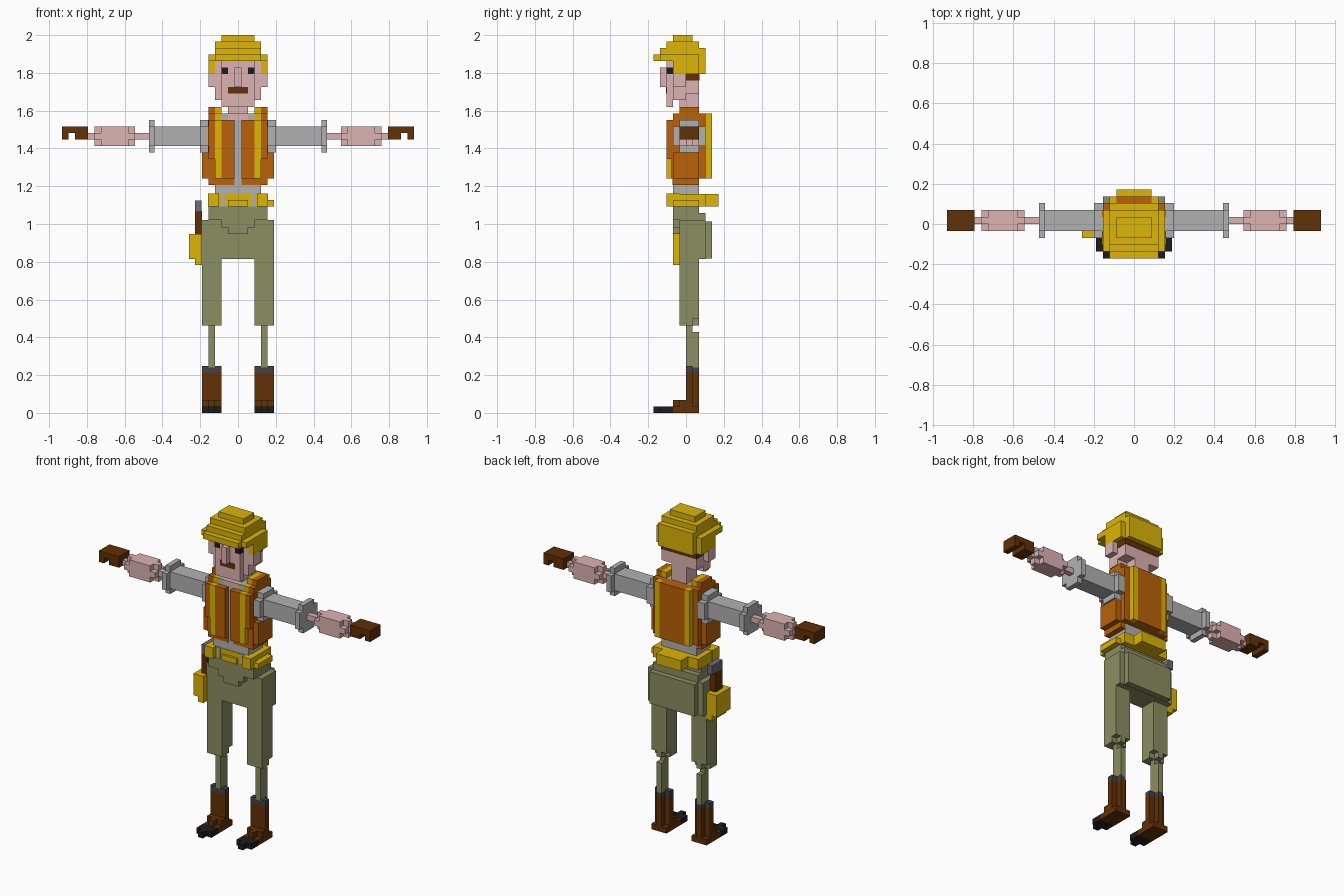
import bpy, bmesh
from mathutils import Vector

if "Cube" in bpy.data.objects:
    bpy.data.objects.remove(bpy.data.objects["Cube"])

V = 2 / 58  # voxel size


def material(name, rgb):
    m = bpy.data.materials.new(name)
    m.diffuse_color = [(c / 255) ** 2.2 for c in rgb] + [1]
    m.use_nodes = True
    m.node_tree.nodes["Principled BSDF"].inputs["Base Color"].default_value = m.diffuse_color
    return m


YELLOW = material("yellow", (220, 180, 14))
ORANGE = material("orange", (185, 98, 16))
SKIN = material("skin", (222, 178, 178))
BROWN = material("brown", (97, 52, 14))
OLIVE = material("olive", (139, 141, 97))
BLACK = material("black", (34, 34, 36))
SLATE = material("slate", (66, 68, 72))
GREY = material("grey", (176, 176, 176))
STEEL = material("steel", (110, 110, 116))


def part(name, mat, boxes, mirror=False):
    """One object made of boxes (x0, x1, y0, y1, z0, z1) in voxels."""
    bm = bmesh.new()
    for x0, x1, y0, y1, z0, z1 in boxes:
        for s in ((1, -1) if mirror else (1,)):
            geo = bmesh.ops.create_cube(bm, size=1)
            for v in geo["verts"]:
                v.co = Vector((s * (x0 + (v.co.x + .5) * (x1 - x0)),
                               y0 + (v.co.y + .5) * (y1 - y0),
                               z0 + (v.co.z + .5) * (z1 - z0))) * V
    bmesh.ops.recalc_face_normals(bm, faces=bm.faces)
    me = bpy.data.meshes.new(name)
    bm.to_mesh(me)
    bm.free()
    me.materials.append(mat)
    ob = bpy.data.objects.new(name, me)
    bpy.context.collection.objects.link(ob)
    return ob


def wide(w, *r):
    """Box centred on x with half width w."""
    return (-w, w, *r)


# Helmet: stepped dome, brim and side/back skirt
part("helmet", YELLOW, [
    wide(2.5, -2, 1, 57, 58),
    wide(3.5, -3, 2, 56, 57),
    wide(3.5, -4, 3, 55, 56),
    wide(3.5, -5, 3, 54, 55),
    wide(4.5, -4, 2, 54, 55),
    wide(3.5, 2, 3, 52, 54),
])
part("helmet_sides", YELLOW, [(3.5, 4.5, -2, 2, 52, 54)], True)

# Head
part("head", SKIN, [
    wide(3.5, -2, 2, 49, 54),
    wide(2.5, -3, -2, 48, 54),
    wide(3.5, -2, 0, 48, 49),
    wide(2.5, -3, -2, 47, 48),
    wide(.5, -4, -3, 50, 53),
    wide(1.5, -1, 2, 45, 49),
    wide(1.5, -2, -1, 45, 46),
])
part("ears", SKIN, [(3.5, 4.5, -2, 0, 50, 52)], True)
part("eyes", BLACK, [(1.5, 2.53, -3.03, -2, 52, 53)], True)
part("moustache", BROWN, [wide(1.5, -3.05, -2.5, 49, 50)])
part("hair", BROWN, [wide(3.55, 0, 2.05, 51, 52)])

# Shirt and collar
part("shirt", GREY, [
    wide(3.5, -2, 2, 33.6, 45),
    wide(4.4, -1.9, 2, 40, 45),
])
part("collar", GREY, [(1.5, 2.5, -2, 2, 45, 46)], True)

# Vest: front panels, flanks, shoulder straps and back
part("vest_front", ORANGE, [
    (.5, 2.5, -3, -2, 36, 45),
    (.5, 4.5, -2.1, 2, 35, 36),
    (3.5, 4.5, -3, -2, 39, 45),
    (3.5, 4.5, -2.2, -1.5, 36, 39),
], True)
part("vest_flanks", ORANGE, [
    (3.5, 5.5, -2, 2, 36, 40),
    (4.4, 4.6, -2, -1, 40, 45),
    (4.4, 4.6, 1, 2, 40, 45),
], True)
part("vest_shoulders", ORANGE, [
    (3.5, 4.5, -1, 2, 45, 47),
    (3.5, 4.5, -2, -1, 45, 46),
], True)
part("vest_back", ORANGE, [
    wide(4.5, 2, 3, 36, 46),
    wide(2.5, 3, 4, 36, 46),
])
part("vest_stripes", YELLOW, [
    (2.5, 3.5, -3, -2, 36, 45),
    (2.5, 3.5, -2, -1, 45, 46),
    (2.5, 3.5, -1, 2, 45, 47),
    (2.5, 3.5, 3, 4, 36, 46),
], True)

# Arms: shoulder ring, sleeve, cuff, forearm and gloved hand
part("sleeves", GREY, [
    (4.5, 5.8, -2, 3, 41, 44),
    (4.5, 5.8, -1, 2, 40, 45),
    (5.8, 12.8, -1, 2, 41, 44),
    (12.8, 13.7, -2, 3, 41, 44),
    (12.8, 13.7, -1, 2, 40, 45),
], True)
part("forearms", SKIN, [
    (13.7, 23, 0, 1, 42, 43),
    (15.8, 22, -1, 2, 42, 43),
    (15.8, 22, 0, 1, 41, 44),
    (16.8, 21, -1, 2, 41, 44),
], True)
part("hands", BROWN, [
    (23, 27, -1, 2, 43, 44),
    (23, 25, -1, 2, 42, 43),
    (26, 27, -1, 2, 42, 43),
], True)

# Belt with pouches
part("belt", YELLOW, [
    wide(4.5, -2.1, 3, 31.7, 33.6),
    wide(2.5, 3, 5, 31.7, 33.6),
    wide(1.5, -2.5, -2, 31.7, 32.7),
    (4.5, 5.5, -2, 2, 31.7, 32.7),
])
part("belt_pouches", YELLOW, [(2.9, 4.6, -3, -1, 31.7, 33.7)], True)
part("belt_buckles", GREY, [(2, 2.6, -2.2, -1, 31.7, 33.65)], True)

# Hammer and holster on one hip
part("hammer_head", STEEL, [(-6.6, -5.6, -1, 2, 31, 32.6)])
part("hammer_handle", BROWN, [(-6.6, -5.5, -1, 1, 27.5, 31)])
part("holster", YELLOW, [(-7.5, -5.5, -2, 2, 23.6, 27.5),
                         (-6.6, -5.5, -2, 2, 22.7, 23.6)])

# Trousers
part("hips", OLIVE, [
    wide(4.5, -2, 2, 29.6, 31.7),
    wide(2.5, -2, -1, 28.5, 29.6),
    wide(1.5, -2, -1, 27.5, 28.5),
    wide(5.5, -1, 3, 23.6, 29.6),
    wide(4.5, 3, 4, 23.7, 29.4),
    wide(4.5, 2, 3, 29.6, 30.7),
])
part("thighs", OLIVE, [
    (2.5, 5.5, -1, 1, 13.4, 23.6),
    (2.5, 5.5, 1, 2, 14.4, 23.6),
], True)
part("shins", OLIVE, [
    (3.5, 4.5, 0, 2, 7, 12.4),
    (3.5, 4.5, 0, 1, 12.4, 13.4),
    (3.5, 4.5, 1, 2, 13.4, 14.4),
], True)

# Boots
part("boot_cuffs", SLATE, [
    (2.5, 5.5, 0, 1, 6.2, 7.2),
    (3.5, 4.5, 1, 2, 6.2, 7.2),
], True)
part("boots", BROWN, [
    (2.5, 5.5, 0, 1, 0, 6.2),
    (3.5, 4.5, 1, 2, 0, 6.2),
    (2.5, 5.5, 1, 2, 0, 1),
    (2.5, 5.5, -1, 0, 0, 2),
    (3.5, 4.5, -2, -1, 0, 2),
    (2.5, 5.5, -2, -1, 0, 1),
], True)
part("boot_toes", BLACK, [
    (2.5, 5.5, -4, -2, 0, 1),
    (3.5, 4.5, -5, -4, 0, 1),
], True)
